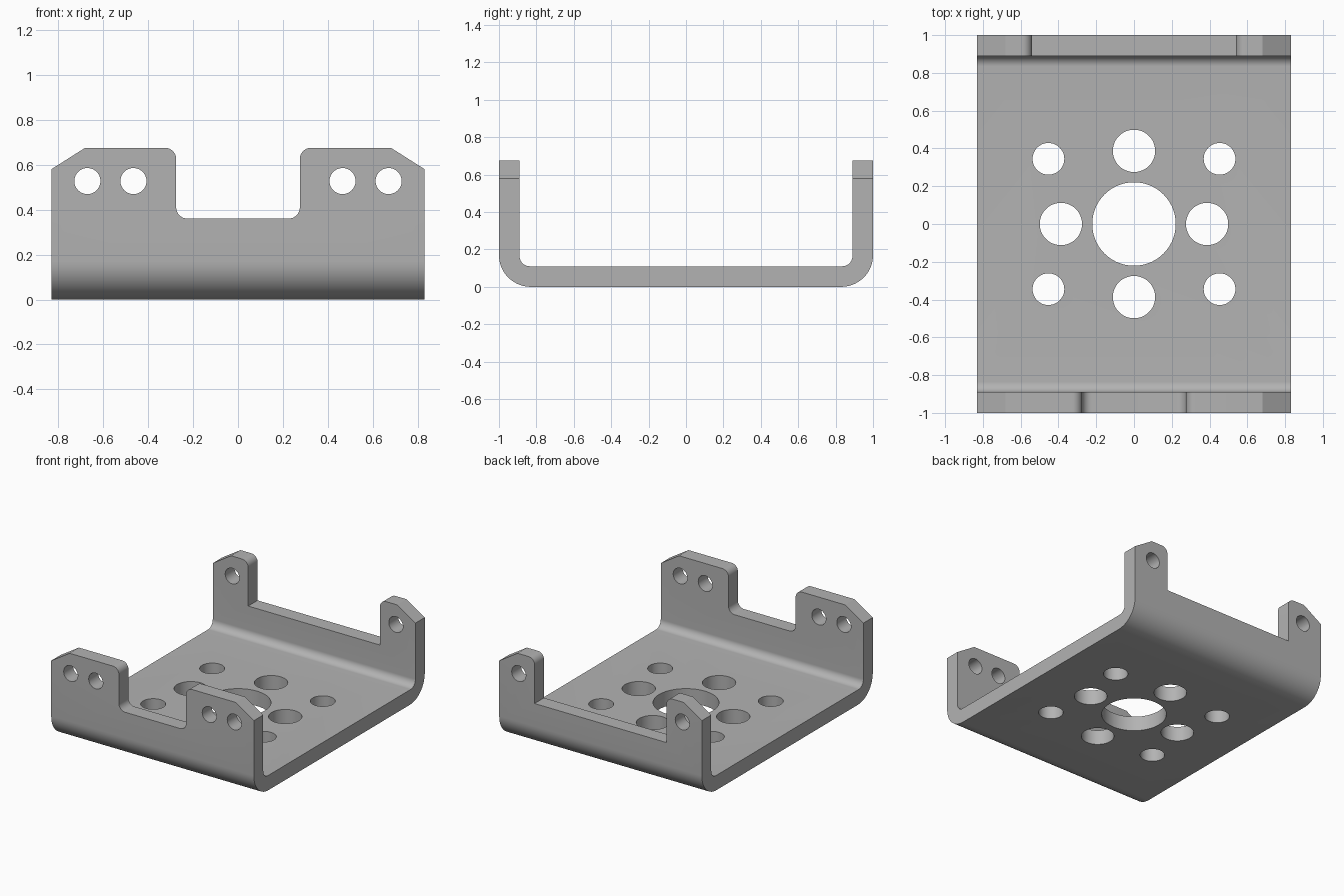
import bpy, bmesh, math
from mathutils import Vector

if "Cube" in bpy.data.objects:
    bpy.data.objects.remove(bpy.data.objects["Cube"], do_unlink=True)

HALF_W, WALL, TOP = 0.83, 0.11, 0.675


def rounded(points, steps=10):
    """Closed outline from (a, b, radius) corners, filleted where radius > 0."""
    out = []
    for i, (a, b, r) in enumerate(points):
        p = Vector((a, b))
        if r == 0:
            out.append(p)
            continue
        u = (Vector(points[i - 1][:2]) - p).normalized()
        v = (Vector(points[(i + 1) % len(points)][:2]) - p).normalized()
        half = u.angle(v) / 2
        centre = p + (u + v).normalized() * r / math.sin(half)
        start = p + u * r / math.tan(half) - centre
        end = p + v * r / math.tan(half) - centre
        sweep = start.angle_signed(end)
        for k in range(steps + 1):
            t = -sweep * k / steps
            out.append(centre + Vector((start.x * math.cos(t) - start.y * math.sin(t),
                                        start.x * math.sin(t) + start.y * math.cos(t))))
    return out


def circle(a, b, r, n=48):
    return [Vector((a + r * math.cos(math.tau * k / n), b + r * math.sin(math.tau * k / n)))
            for k in range(n)]


def prism(bm, outline, axis, low, high):
    """Extrude a 2D outline along the given axis."""
    place = {"x": lambda p, d: (d, p.x, p.y),
             "y": lambda p, d: (p.x, d, p.y),
             "z": lambda p, d: (p.x, p.y, d)}[axis]
    face = bm.faces.new([bm.verts.new(place(p, low)) for p in outline])
    new = bmesh.ops.extrude_face_region(bm, geom=[face])["geom"]
    shift = Vector(place(Vector((0, 0)), high - low))
    bmesh.ops.translate(bm, vec=shift, verts=[g for g in new if isinstance(g, bmesh.types.BMVert)])


def finish(bm, name):
    bmesh.ops.recalc_face_normals(bm, faces=bm.faces)
    mesh = bpy.data.meshes.new(name)
    bm.to_mesh(mesh)
    bm.free()
    ob = bpy.data.objects.new(name, mesh)
    bpy.context.collection.objects.link(ob)
    return ob


# Bent sheet: U section swept across the width
bm = bmesh.new()
inner = 1 - WALL
prism(bm, rounded([(-1, 0.8, 0), (-1, 0, 0.17), (1, 0, 0.17), (1, 0.8, 0),
                   (inner, 0.8, 0), (inner, WALL, 0.055), (-inner, WALL, 0.055), (-inner, 0.8, 0)], 14),
      "x", -HALF_W, HALF_W)
bracket = finish(bm, "bent_bracket")

# Cutters: wall outlines with notches and chamfers, then all holes
bm = bmesh.new()


def wall_cutter(gap, floor, floor_radius, y):
    right = [(gap, floor, floor_radius), (gap, TOP, 0.05), (0.68, TOP, 0), (1, 0.472, 0), (1, 1, 0)]
    left = [(-a, b, r) for a, b, r in reversed(right)]
    prism(bm, rounded(left + right), "y", y - 0.2, y + 0.2)


wall_cutter(0.275, 0.36, 0.05, -1)
wall_cutter(0.54, 0.34, 0, 1)
for s in (-1, 1):
    for x, y in ((0.465, -1), (0.67, -1), (0.67, 1)):
        prism(bm, circle(s * x, 0.527, 0.058), "y", y - 0.2, y + 0.2)
    for x, y, r in ((s * 0.387, 0, 0.112), (0, s * 0.387, 0.112),
                    (0.453, s * 0.345, 0.084), (-0.453, s * 0.345, 0.084)):
        prism(bm, circle(x, y, r), "z", -0.1, 0.2)
prism(bm, circle(0, 0, 0.221, 72), "z", -0.1, 0.2)
cutter = finish(bm, "cutter")
cutter.hide_render = True

# Apply the cuts
mod = bracket.modifiers.new("cuts", "BOOLEAN")
mod.operation, mod.solver, mod.object = "DIFFERENCE", "EXACT", cutter
bpy.ops.object.select_all(action="DESELECT")
bpy.context.view_layer.objects.active = bracket
bracket.select_set(True)
bpy.ops.object.modifier_apply(modifier="cuts")
bpy.data.objects.remove(cutter, do_unlink=True)
bpy.ops.object.shade_smooth_by_angle(angle=math.radians(30))

# Grey metal
colour = (0.45, 0.45, 0.45, 1)
mat = bpy.data.materials.new("grey_metal")
mat.use_nodes = True
mat.diffuse_color = colour
mat.node_tree.nodes["Principled BSDF"].inputs["Base Color"].default_value = colour
bracket.data.materials.clear()
bracket.data.materials.append(mat)
